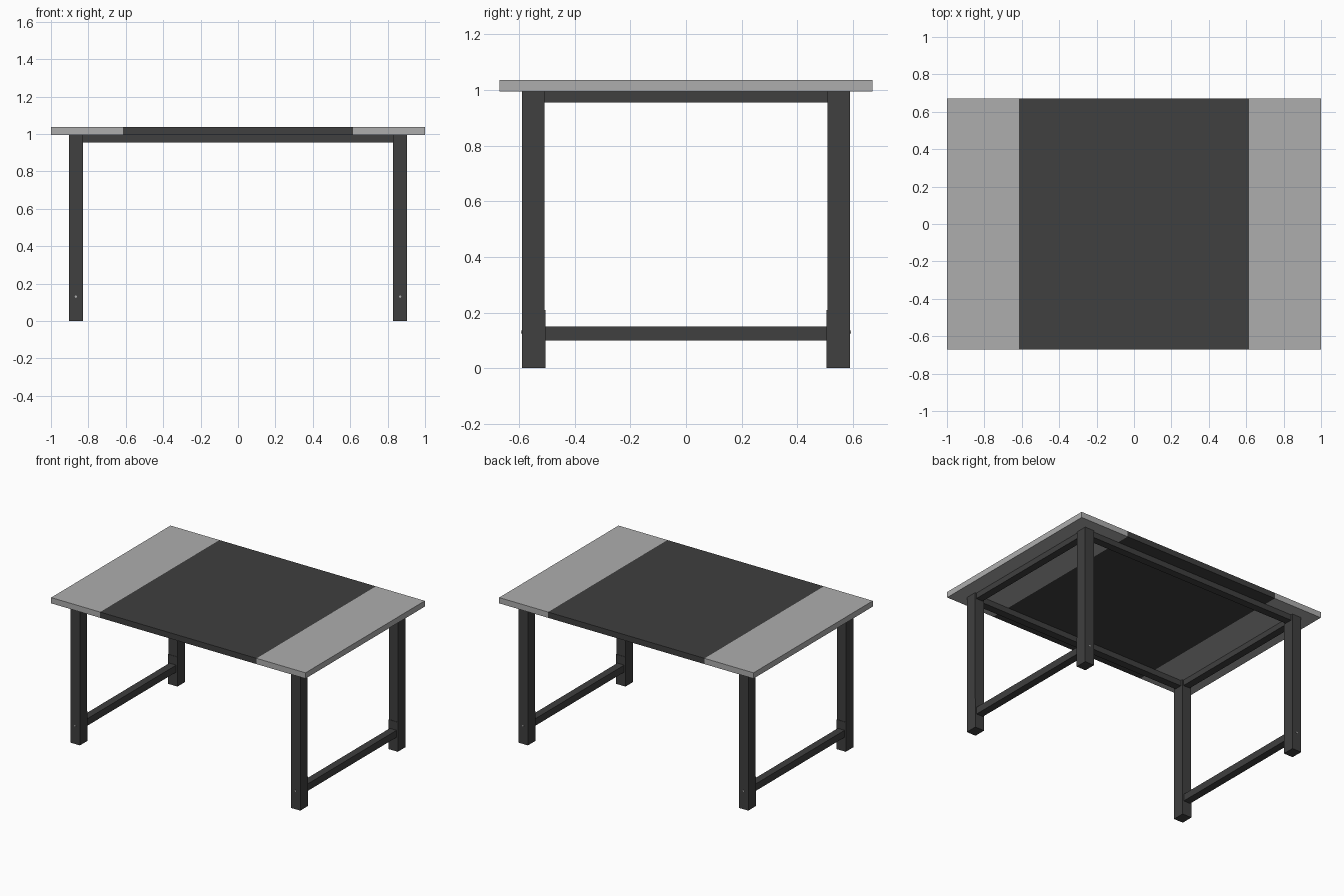
import bpy, bmesh
from mathutils import Matrix

if "Cube" in bpy.data.objects:
    bpy.data.objects.remove(bpy.data.objects["Cube"])


def material(name, v):
    m = bpy.data.materials.new(name)
    m.diffuse_color = (v, v, v, 1)
    m.use_nodes = True
    m.node_tree.nodes["Principled BSDF"].inputs["Base Color"].default_value = m.diffuse_color
    return m


DARK = material("dark_grey", 0.05)
LIGHT = material("light_grey", 0.42)


def finish(bm, name, mat):
    me = bpy.data.meshes.new(name)
    bm.to_mesh(me)
    bm.free()
    me.materials.append(mat)
    ob = bpy.data.objects.new(name, me)
    bpy.context.collection.objects.link(ob)
    return ob


def box(name, x, y, z, mat=DARK):
    """Box from (min, max) ranges, in either order."""
    bm = bmesh.new()
    spans = [sorted(r) for r in (x, y, z)]
    centre = [(a + b) / 2 for a, b in spans]
    size = [b - a for a, b in spans]
    bmesh.ops.create_cube(bm, size=1, matrix=Matrix.Translation(centre) @ Matrix.Diagonal((*size, 1)))
    return finish(bm, name, mat)


def bolt(name, x, y, z, radius, depth):
    """Short cylinder along y."""
    bm = bmesh.new()
    bmesh.ops.create_cone(bm, cap_ends=True, segments=12, radius1=radius, radius2=radius, depth=depth,
                          matrix=Matrix.Translation((x, y, z)) @ Matrix.Rotation(1.5707963, 4, 'X'))
    return finish(bm, name, LIGHT)


H, TOP = 0.995, 1.036            # leg height, table height
LX0, LX1 = 0.83, 0.903           # leg inner / outer x
LY0, LY1 = 0.508, 0.59           # leg inner / outer y
SIDES = {"left": -1, "right": 1}
ENDS = {"front": -1, "back": 1}

# tabletop: dark centre panel with a light leaf on each side
box("centre_panel", (-0.615, 0.615), (-0.67, 0.67), (H, TOP))
for side, sx in SIDES.items():
    box(f"{side}_leaf", (sx * 0.615, sx), (-0.67, 0.67), (H, TOP), LIGHT)

for side, sx in SIDES.items():
    # side rail and low stretcher joining the legs front to back
    box(f"{side}_rail", (sx * 0.84, sx * 0.893), (-LY0, LY0), (0.955, H))
    box(f"{side}_stretcher", (sx * 0.84, sx * 0.893), (-LY0, LY0), (0.10, 0.15))
    for end, sy in ENDS.items():
        # leg, thin mounting plate on its inner face, bolt on its outer face
        box(f"{end}_{side}_leg", (sx * LX0, sx * LX1), (sy * LY0, sy * LY1), (0, H))
        box(f"{end}_{side}_plate", (sx * LX0, sx * LX1), (sy * (LY0 - 0.003), sy * LY0), (0, 0.21))
        bolt(f"{end}_{side}_bolt", sx * 0.867, sy * LY1, 0.13, 0.006, 0.006)

# long rails under the top at front and back
for end, sy in ENDS.items():
    box(f"{end}_rail", (-LX0, LX0), (sy * 0.522, sy * 0.576), (0.955, H))
